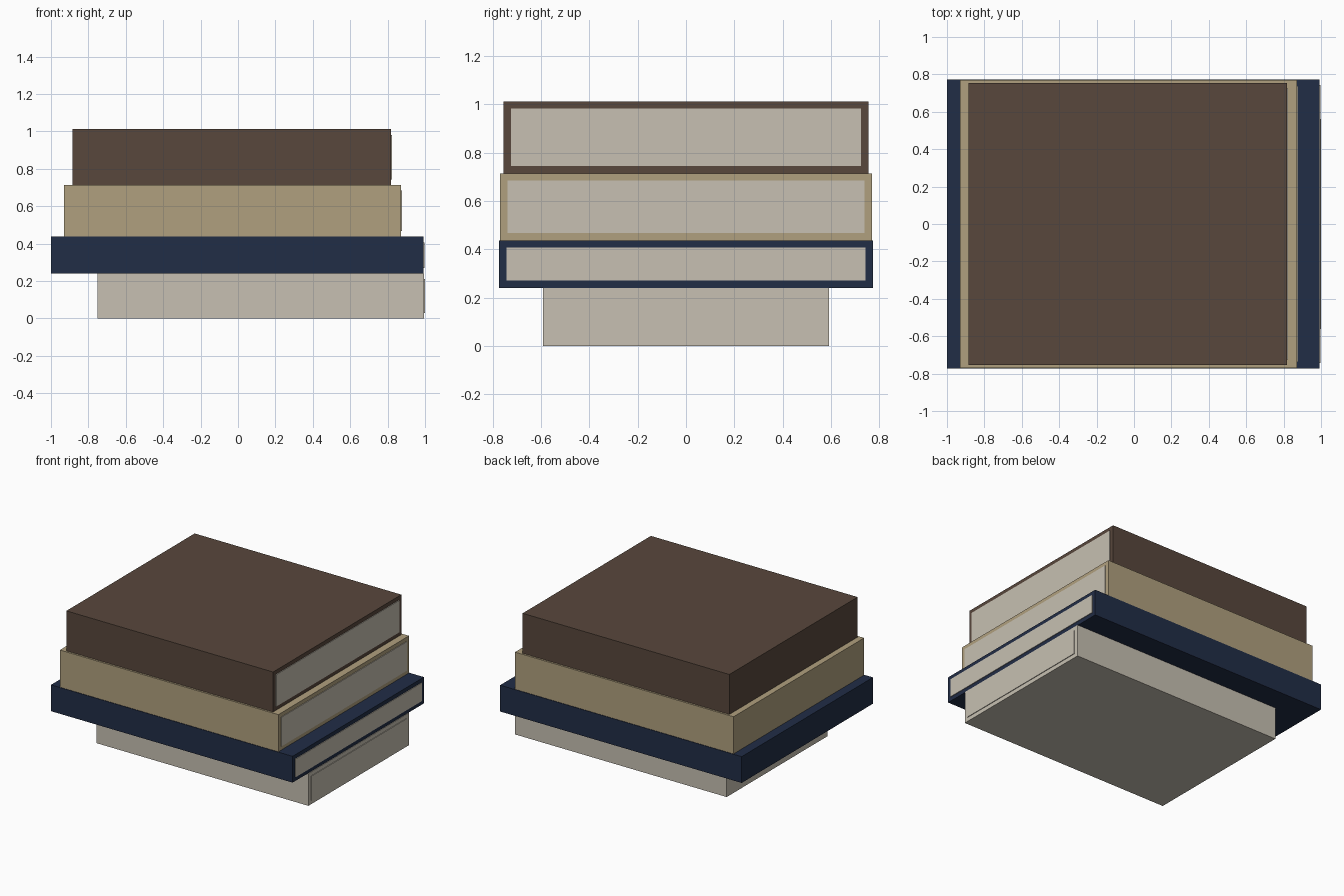
import bpy

if "Cube" in bpy.data.objects:
    bpy.data.objects.remove(bpy.data.objects["Cube"])


def material(name, rgb):
    """Flat colour from 8-bit sRGB values."""
    m = bpy.data.materials.new(name)
    lin = [((c / 255 + 0.055) / 1.055) ** 2.4 for c in rgb]
    m.diffuse_color = (*lin, 1)
    m.use_nodes = True
    m.node_tree.nodes["Principled BSDF"].inputs["Base Color"].default_value = m.diffuse_color
    return m


def box(name, x, y, z, mat):
    """Box from (min, max) ranges on each axis."""
    lo, hi = zip(x, y, z)
    bpy.ops.mesh.primitive_cube_add(size=1, location=[(a + b) / 2 for a, b in zip(lo, hi)])
    ob = bpy.context.object
    ob.name = name
    ob.scale = [b - a for a, b in zip(lo, hi)]
    bpy.ops.object.transform_apply(location=False, rotation=False, scale=True)
    ob.data.materials.append(mat)
    return ob


cream = material("cream", (199, 192, 178))
navy = material("navy", (33, 45, 70))
tan = material("tan", (176, 160, 126))
brown = material("brown", (88, 71, 60))

BORDER = 0.03   # cover left visible around the page block
PROUD = 0.005   # how far the page edge stands out of the cover

# name, colour, x range, half depth, z range (stacked bottom to top)
books = [
    ("bottom_book", cream, (-0.75, 0.995), 0.592, (0.0, 0.241)),
    ("navy_book", navy, (-1.0, 0.991), 0.773, (0.241, 0.437)),
    ("tan_book", tan, (-0.93, 0.871), 0.769, (0.437, 0.714)),
    ("brown_book", brown, (-0.886, 0.818), 0.755, (0.714, 1.012)),
]

for name, mat, x, d, (z0, z1) in books:
    # closed cover with its spine on the left
    box(name + "_cover", x, (-d, d), (z0, z1), mat)
    # page edges showing on the right
    box(name + "_pages", (x[1] - 0.004, x[1] + PROUD),
        (-d + BORDER, d - BORDER), (z0 + BORDER, z1 - BORDER), cream)
